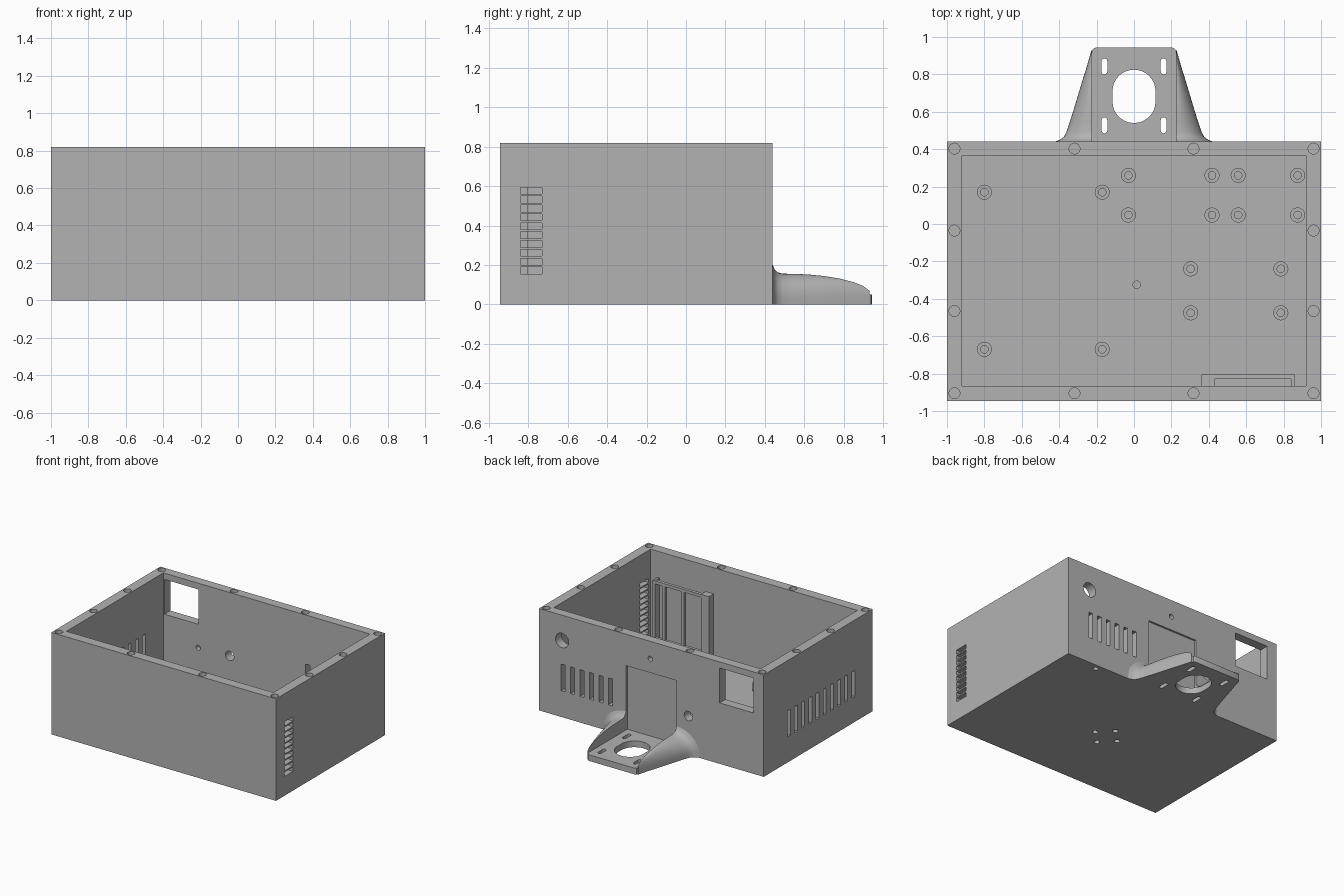
import bpy, bmesh
from math import pi, cos, sin
from mathutils import Matrix, Vector

if "Cube" in bpy.data.objects:
    bpy.data.objects.remove(bpy.data.objects["Cube"])

grey = bpy.data.materials.new("plain grey")
grey.use_nodes = True
grey.diffuse_color = (0.45, 0.45, 0.45, 1)
grey.node_tree.nodes["Principled BSDF"].inputs["Base Color"].default_value = (0.45, 0.45, 0.45, 1)


def finish(bm, name):
    bmesh.ops.recalc_face_normals(bm, faces=bm.faces)
    mesh = bpy.data.meshes.new(name)
    bm.to_mesh(mesh)
    bm.free()
    ob = bpy.data.objects.new(name, mesh)
    mesh.materials.append(grey)
    bpy.context.collection.objects.link(ob)
    return ob


def select(ob):
    bpy.ops.object.select_all(action='DESELECT')
    ob.select_set(True)
    bpy.context.view_layer.objects.active = ob


def smooth(ob):
    select(ob)
    bpy.ops.object.shade_smooth_by_angle(angle=pi / 6)


def cut(ob, cutter_bm):
    cutter = finish(cutter_bm, "cutter")
    cutter.hide_render = True
    mod = ob.modifiers.new("cut", 'BOOLEAN')
    mod.operation, mod.solver, mod.object = 'DIFFERENCE', 'EXACT', cutter
    select(ob)
    bpy.ops.object.modifier_apply(modifier=mod.name)
    bpy.data.objects.remove(cutter)


def box(bm, x0, x1, y0, y1, z0, z1):
    size = Matrix.Diagonal((x1 - x0, y1 - y0, z1 - z0, 1))
    middle = Matrix.Translation(((x0 + x1) / 2, (y0 + y1) / 2, (z0 + z1) / 2))
    return bmesh.ops.create_cube(bm, size=1, matrix=middle @ size)


def rod(bm, centre, r, length, axis='Z'):
    turn = Matrix.Rotation(pi / 2, 4, 'X') if axis == 'Y' else Matrix.Identity(4)
    return bmesh.ops.create_cone(bm, cap_ends=True, segments=32, radius1=r, radius2=r, depth=length,
                                 matrix=Matrix.Translation(centre) @ turn)["verts"]


def prism(bm, outline, z0, z1):
    face = bm.faces.new([bm.verts.new((x, y, z0)) for x, y in outline])
    new = bmesh.ops.extrude_face_region(bm, geom=[face])["geom"]
    bmesh.ops.translate(bm, vec=(0, 0, z1 - z0), verts=[v for v in new if isinstance(v, bmesh.types.BMVert)])


def stadium(x, y0, y1, r):
    arc = [pi * i / 16 for i in range(17)]
    return ([(x + r * cos(a), y1 - r + r * sin(a)) for a in arc] +
            [(x - r * cos(a), y0 + r - r * sin(a)) for a in arc])


# Enclosure: open tray
W, FRONT, BACK, H, FLOOR = 1.0, -0.945, 0.44, 0.82, 0.05
bm = bmesh.new()
box(bm, -W, W, FRONT, BACK, 0, H)
case = finish(bm, "enclosure")
bm = bmesh.new()
box(bm, -0.92, 0.92, -0.865, 0.365, FLOOR, 1)
cut(case, bm)

bm = bmesh.new()
# Lid screw holes around the rim
for x in (-0.96, -0.318, 0.318, 0.96):
    for y in (-0.905, 0.403):
        rod(bm, (x, y, H), 0.029, 0.2)
for x in (-0.96, 0.96):
    for y in (-0.465, -0.035):
        rod(bm, (x, y, H), 0.029, 0.2)
# Vents: left side, right side and back
for i in range(10):
    z = 0.172 + 0.045 * i
    box(bm, 0.9, 1.1, -0.84, -0.73, z - 0.017, z + 0.017)
    y = 0.12 - 0.091 * i
    box(bm, -1.1, -0.9, y - 0.018, y + 0.018, 0.205, 0.415)
for i in range(6):
    x = 0.365 + 0.084 * i
    box(bm, x - 0.018, x + 0.018, 0.34, 0.5, 0.21, 0.425)
# Back openings: window, cable holes, shallow recess, pilot holes
box(bm, -0.91, -0.607, 0.34, 0.5, 0.49, 0.77)
rod(bm, (0.795, 0.42, 0.617), 0.058, 0.2, 'Y')
rod(bm, (-0.33, 0.42, 0.31), 0.038, 0.2, 'Y')
rod(bm, (0.01, 0.44, 0.68), 0.02, 0.08, 'Y')
rod(bm, (-0.61, 0.365, 0.3), 0.02, 0.08, 'Y')
box(bm, -0.225, 0.225, 0.425, 0.5, FLOOR, 0.567)
# Floor pilot holes
for x, y in ((0.105, -0.32), (-0.105, -0.32), (0, -0.215), (0, -0.425)):
    rod(bm, (x, y, 0), 0.021, 0.06)
rod(bm, (0.7, 0.395, 0), 0.02, 0.06)
rod(bm, (0.015, -0.325, FLOOR), 0.02, 0.05)
cut(case, bm)
smooth(case)

# Board standoffs: four groups on rectangles
bm = bmesh.new()
groups = (((-0.8, -0.17), (0.17, -0.67)), ((-0.03, 0.417), (0.26, 0.048)),
          ((0.557, 0.875), (0.26, 0.048)), ((0.303, 0.785), (-0.24, -0.475)))
for xs, ys in groups:
    for x in xs:
        for y in ys:
            verts = rod(bm, (x, y, FLOOR + 0.03), 0.04, 0.06)
            bm.normal_update()
            top = [f for f in {f for v in verts for f in v.link_faces} if f.normal.z > 0.9]
            bmesh.ops.inset_region(bm, faces=top, thickness=0.02)
            hole = bmesh.ops.extrude_face_region(bm, geom=top)["geom"]
            bmesh.ops.translate(bm, vec=(0, 0, -0.05),
                                verts=[v for v in hole if isinstance(v, bmesh.types.BMVert)])
            bmesh.ops.delete(bm, geom=top, context='FACES_ONLY')
smooth(finish(bm, "standoffs"))

# Card holder on the inner front wall
bm = bmesh.new()
PLATE = (-0.83, -0.805)
box(bm, 0.36, 0.43, -0.866, -0.805, FLOOR, 0.61)
box(bm, 0.84, 0.86, -0.866, -0.805, FLOOR, 0.61)
for x in (0.58, 0.75):
    box(bm, x, x + 0.026, *PLATE, FLOOR, 0.6)
box(bm, 0.42, 0.85, *PLATE, 0.585, 0.609)
box(bm, 0.42, 0.85, *PLATE, FLOOR, 0.15)
finish(bm, "card_holder")

# Rear mounting plate with slots
bm = bmesh.new()
prism(bm, [(-0.225, 0.425), (0.225, 0.425), (0.225, 0.925), (0.217, 0.938), (0.2, 0.945),
           (-0.2, 0.945), (-0.217, 0.938), (-0.225, 0.925)], 0, FLOOR)
plate = finish(bm, "mount_plate")
bm = bmesh.new()
prism(bm, stadium(0, 0.54, 0.825, 0.115), -0.1, 0.2)
for x in (-0.158, 0.158):
    for y in (0.485, 0.80):
        prism(bm, stadium(x, y, y + 0.085, 0.015), -0.1, 0.2)
cut(plate, bm)
smooth(plate)

# Rounded side ribs: y, outer half width and height of each section
SECTIONS = ((0.44, 0.425, 0.2), (0.45, 0.396, 0.178), (0.465, 0.376, 0.163), (0.49, 0.362, 0.156),
            (0.54, 0.345, 0.155), (0.62, 0.32, 0.152), (0.7, 0.296, 0.144), (0.78, 0.272, 0.131),
            (0.85, 0.25, 0.113), (0.9, 0.236, 0.093), (0.93, 0.227, 0.07))
for side, name in ((1, "left_rib"), (-1, "right_rib")):
    bm = bmesh.new()
    rings = []
    for y, w, h in SECTIONS:
        arc = [pi / 2 * i / 10 for i in range(11)]
        points = [(0.225, 0)] + [(0.225 + (w - 0.225) * cos(a), 0.03 + (h - 0.03) * sin(a)) for a in arc]
        points.insert(1, (w, 0))
        rings.append([bm.verts.new((side * x, y, z)) for x, z in points])
    for a, b in zip(rings, rings[1:]):
        for i in range(len(a)):
            j = (i + 1) % len(a)
            bm.faces.new((a[i], a[j], b[j], b[i]))
    bm.faces.new(rings[0])
    bm.faces.new(rings[-1])
    smooth(finish(bm, name))
